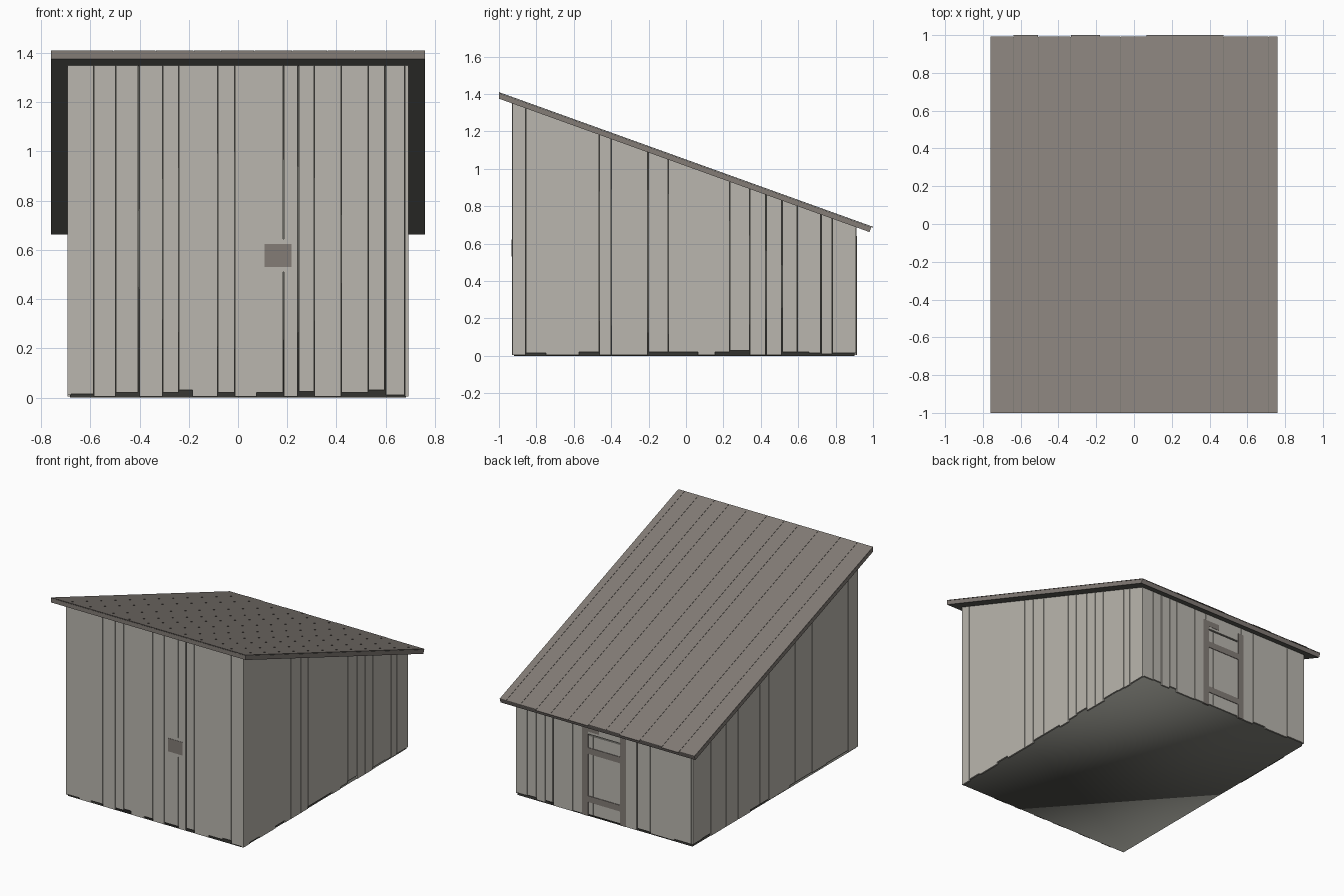
import bpy, bmesh, random

random.seed(4)
cube = bpy.data.objects.get("Cube")
if cube:
    bpy.data.objects.remove(cube)


def material(name, colour):
    m = bpy.data.materials.new(name)
    m.use_nodes = True
    m.diffuse_color = (*colour, 1)
    m.node_tree.nodes["Principled BSDF"].inputs["Base Color"].default_value = (*colour, 1)
    return m


BOARD = material("weathered board", (0.49, 0.47, 0.425))
BROWN = material("brown timber", (0.228, 0.203, 0.183))
DARK = material("dark core", (0.147, 0.147, 0.13))

SLOPE = 0.36


def roof_line(offset):
    """Height function parallel to the roof, at a given offset from its top."""
    return lambda y: 1.05 - SLOPE * y + offset


def block(bm, x0, x1, y0, y1, bottom, top, skew=0.0):
    """Box whose bottom and top may be numbers or functions of y; skew leans the back end."""
    lo = bottom if callable(bottom) else lambda y: bottom
    hi = top if callable(top) else lambda y: top
    high = [bm.verts.new((x, y, hi(y))) for x, y in ((x0, y0), (x1, y0), (x1, y1), (x0, y1))]
    y2 = y1 - skew
    low = [bm.verts.new((x, y, lo(y))) for x, y in ((x0, y0), (x1, y0), (x1, y2), (x0, y2))]
    bm.faces.new(low[::-1])
    bm.faces.new(high)
    for i in range(4):
        j = (i + 1) % 4
        bm.faces.new((low[i], low[j], high[j], high[i]))


def finish(name, bm, *mats):
    bmesh.ops.recalc_face_normals(bm, faces=bm.faces)
    mesh = bpy.data.meshes.new(name)
    bm.to_mesh(mesh)
    bm.free()
    for m in mats:
        mesh.materials.append(m)
    ob = bpy.data.objects.new(name, mesh)
    bpy.context.collection.objects.link(ob)
    return ob


def part(name, mat, *boxes):
    bm = bmesh.new()
    for b in boxes:
        block(bm, *b)
    return finish(name, bm, mat)


WALL_TOP = roof_line(-0.031)
W, FRONT, BACK, THICK = 0.692, -0.93, 0.912, 0.014
RAISE = 0.002


def board_wall(name, cuts, lifts, place):
    """Row of boards between successive cuts, with uneven joints and bottom ends."""
    gaps = [random.choice((0.0008, 0.0012, 0.003)) for _ in cuts]
    boxes = []
    for i, (a, b) in enumerate(zip(cuts, cuts[1:])):
        lift = lifts[i] / 100 if lifts else random.choice((0.005, 0.01, 0.02, 0.025))
        boxes.append((*place(a + gaps[i], b - gaps[i + 1]), lift, WALL_TOP))
    part(name, BOARD, *boxes)


# Dark inner body showing through the joints, softly shaded
body = part("inner_body", DARK, (-W + 0.01, W - 0.01, FRONT + 0.01, BACK - 0.01, 0, WALL_TOP))
for f in body.data.polygons:
    f.use_smooth = True

# Boarded walls
front_cuts = [-0.68, -0.586, -0.497, -0.404, -0.306, -0.241, -0.185, -0.083, -0.014,
              0.075, 0.185, 0.245, 0.31, 0.42, 0.53, 0.598, 0.68]
front_lifts = [1.5, 0.5, 2, 0.5, 2, 3, 0.5, 2, 0.5, 2, 0.5, 2.5, 0.5, 2, 3, 1]
board_wall("front_wall", front_cuts, front_lifts,
           lambda a, b: (a, b, FRONT, FRONT + THICK))

left_cuts = [-0.93, -0.856, -0.749, -0.572, -0.465, -0.4, -0.289, -0.203, -0.096, 0, 0.064,
             0.155, 0.235, 0.342, 0.428, 0.513, 0.594, 0.658, 0.722, 0.781, 0.912]
left_lifts = [0.5, 1.5, 0.5, 2, 0.5, 0.5, 0.5, 2, 2, 2, 0.5, 2, 3, 0.5, 0.5, 2, 2, 1.5, 1, 1.5]
board_wall("left_wall", left_cuts, left_lifts, lambda a, b: (W - THICK, W, a, b))

right_cuts = [-0.93, -0.82, -0.69, -0.58, -0.42, -0.23, -0.172, -0.036, 0.065, 0.167,
              0.27, 0.405, 0.54, 0.71, 0.81, 0.912]
board_wall("right_wall", right_cuts, None, lambda a, b: (-W, THICK - W, a, b))

for name, cuts in (("back_wall_left", [0.15, 0.245, 0.4, 0.46, 0.53, 0.6, 0.68]),
                   ("back_wall_right", [-0.68, -0.545, -0.36, -0.255, -0.15])):
    board_wall(name, cuts, None, lambda a, b: (a, b, BACK - THICK, BACK))

# Back door: panel boards, board above it, then the timber frame
D = 0.125
part("door_panel", BOARD,
     (-D, 0.085, BACK - THICK, BACK - RAISE, 0.015, 0.574),
     (0.088, D, BACK - THICK, BACK - RAISE, 0.015, 0.574))
part("door_lintel_board", BOARD, (-0.15, 0.15, BACK - THICK, BACK, 0.583, WALL_TOP))
part("door_jambs", BROWN, *[(s - 0.023, s + 0.023, BACK - 0.01, BACK + RAISE, 0.005, 0.64)
                            for s in (-0.148, 0.148)])
part("door_rails", BROWN, *[(-D, D, BACK - 0.01, BACK + RAISE, z - 0.022, z + 0.022)
                            for z in (0.125, 0.465)])
part("door_header", BROWN, (0.04, D, BACK - 0.01, BACK + RAISE, 0.6, 0.64))

# Latch on the front wall
part("latch_strip", BOARD, (0.18, 0.19, FRONT - 0.0005, FRONT + 0.01, 0.51, 0.645))
part("latch_plate", BROWN, (0.108, 0.218, FRONT - RAISE, FRONT + 0.01, 0.53, 0.623))

# Roof deck: brown edges, dark top and underside
bm = bmesh.new()
block(bm, -0.76, 0.76, -1, 0.991, roof_line(-0.035), roof_line(-0.005), 0.01)
deck = finish("roof_deck", bm, BROWN, DARK)
for f in deck.data.polygons:
    f.material_index = int(abs(f.normal.z) > 0.8)

# Roof boards with narrow joints and uneven back ends
roof_cuts = [-0.76, -0.64, -0.507, -0.335, -0.18, -0.07, 0.066, 0.22, 0.363, 0.475, 0.6, 0.71, 0.76]
long_boards = (1, 3, 6, 7, 8)
bm = bmesh.new()
for i, (a, b) in enumerate(zip(roof_cuts, roof_cuts[1:])):
    left = a if i == 0 else a + 0.0008
    right = b if i == len(roof_cuts) - 2 else b - 0.0008
    end = 1.0 if i in long_boards else 0.992
    block(bm, left, right, -1, end, roof_line(-0.004), roof_line(0))
finish("roof_boards", bm, BROWN)
